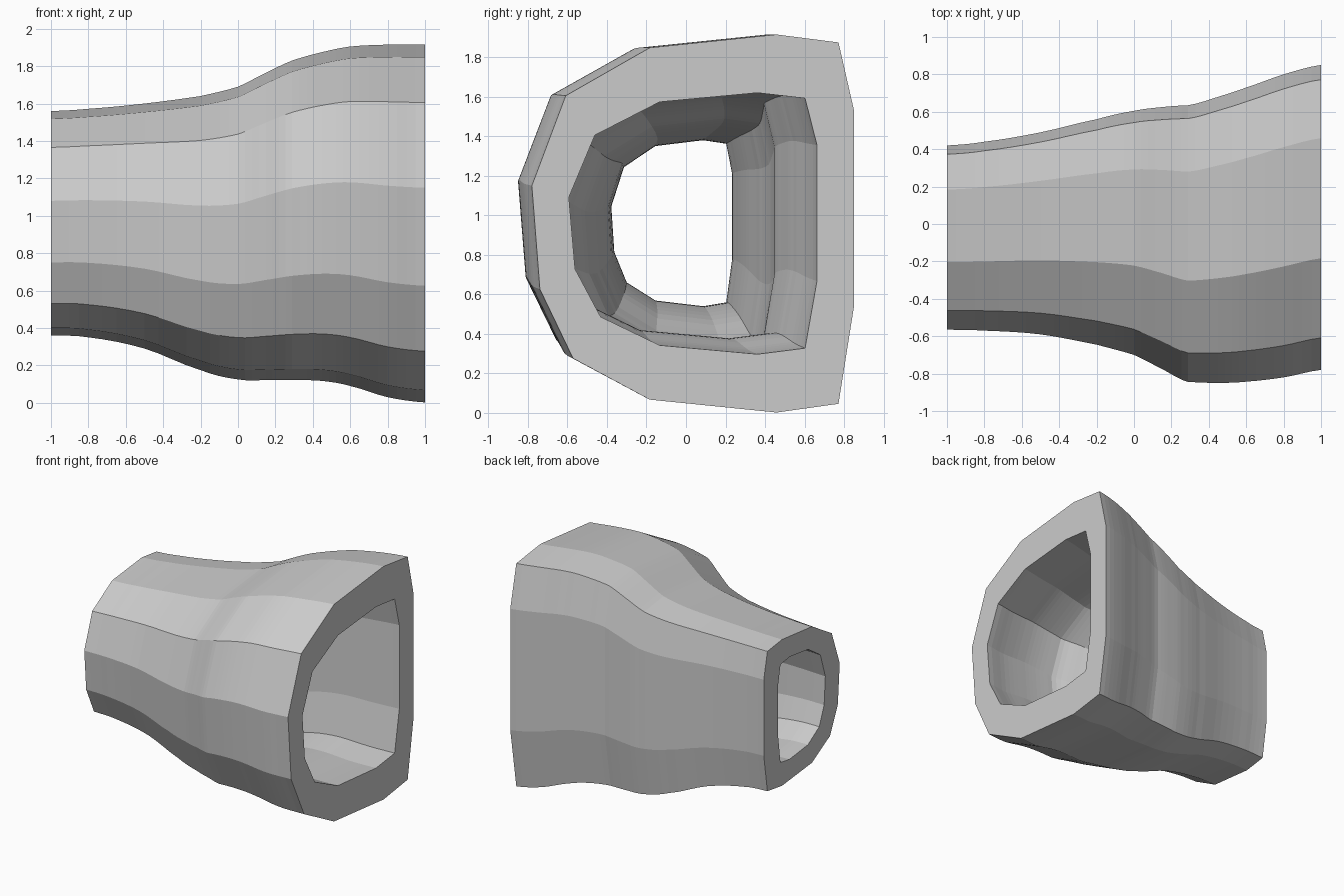
import bpy
import bmesh

if "Cube" in bpy.data.objects:
    bpy.data.objects.remove(bpy.data.objects["Cube"], do_unlink=True)

# Cross-section of the sleeve as fractions of its width (y) and height (z)
PROFILE = [(.76, 1), (.952, .979), (1, .8), (1, .28), (.952, .023), (.76, 0),
           (.366, .034), (.128, .143), (.025, .326), (0, .6), (.105, .838), (.366, .965)]

# Stations along the length: x, back y, front y, bottom z, top z, wall height
STATIONS = [
    (-1, .42, -.565, .36, 1.56, .18), (-.8, .44, -.57, .35, 1.572, .18),
    (-.5, .49, -.59, .29, 1.6, .18), (-.2, .56, -.645, .175, 1.64, .185),
    (0, .605, -.70, .125, 1.69, .2), (.15, .625, -.775, .121, 1.765, .215),
    (.29, .635, -.845, .122, 1.83, .24), (.45, .68, -.85, .117, 1.875, .26),
    (.6, .73, -.843, .09, 1.905, .275), (.8, .8, -.82, .03, 1.915, .29),
    (1, .85, -.78, .002, 1.915, .295)]
CREASE = 6
STEPS = 4
WALL = .187


def spline(rows):
    """Smooth the stations with a Catmull-Rom curve."""
    padded = [rows[0]] + rows + [rows[-1]]
    out = []
    for a, b, c, d in zip(padded, padded[1:], padded[2:], padded[3:]):
        for s in range(STEPS):
            t = s / STEPS
            row = [(2 * q + (r - p) * t + (2 * p - 5 * q + 4 * r - w) * t ** 2
                    + (3 * q - p - 3 * r + w) * t ** 3) / 2
                   for p, q, r, w in zip(a, b, c, d)]
            row[0] = b[0] + (c[0] - b[0]) * t
            out.append(row)
    return out + [list(rows[-1])]


# Height runs smoothly along the whole length, width breaks at the crease
heights = spline(STATIONS)
widths = spline(STATIONS[:CREASE + 1])[:-1] + spline(STATIONS[CREASE:])

bm = bmesh.new()


def ring(x, y0, y1, z0, z1):
    return [bm.verts.new((x, y0 + u * (y1 - y0), z0 + v * (z1 - z0))) for u, v in PROFILE]


def bridge(a, b):
    n = len(a)
    for i in range(n):
        j = (i + 1) % n
        bm.faces.new((a[i], a[j], b[j], b[i]))


# Outer shell and bore
outer, inner = [], []
for w, h in zip(widths, heights):
    x, back, front = w[:3]
    bottom, top, wall = h[3:]
    outer.append(ring(x, front, back, bottom, top))
    inner.append(ring(x, front + WALL, back - WALL, bottom + wall, top - wall))
for shell in (outer, inner):
    for a, b in zip(shell, shell[1:]):
        bridge(a, b)

# Flat end rims
for end in (0, -1):
    bridge(outer[end], inner[end])
bmesh.ops.recalc_face_normals(bm, faces=bm.faces)

mesh = bpy.data.meshes.new("tapered_sleeve")
bm.to_mesh(mesh)
bm.free()

# Plain grey
grey = bpy.data.materials.new("plain_grey")
grey.use_nodes = True
color = (.6, .6, .6, 1)
grey.diffuse_color = color
grey.node_tree.nodes["Principled BSDF"].inputs["Base Color"].default_value = color
mesh.materials.append(grey)

sleeve = bpy.data.objects.new("tapered_sleeve", mesh)
bpy.context.collection.objects.link(sleeve)
